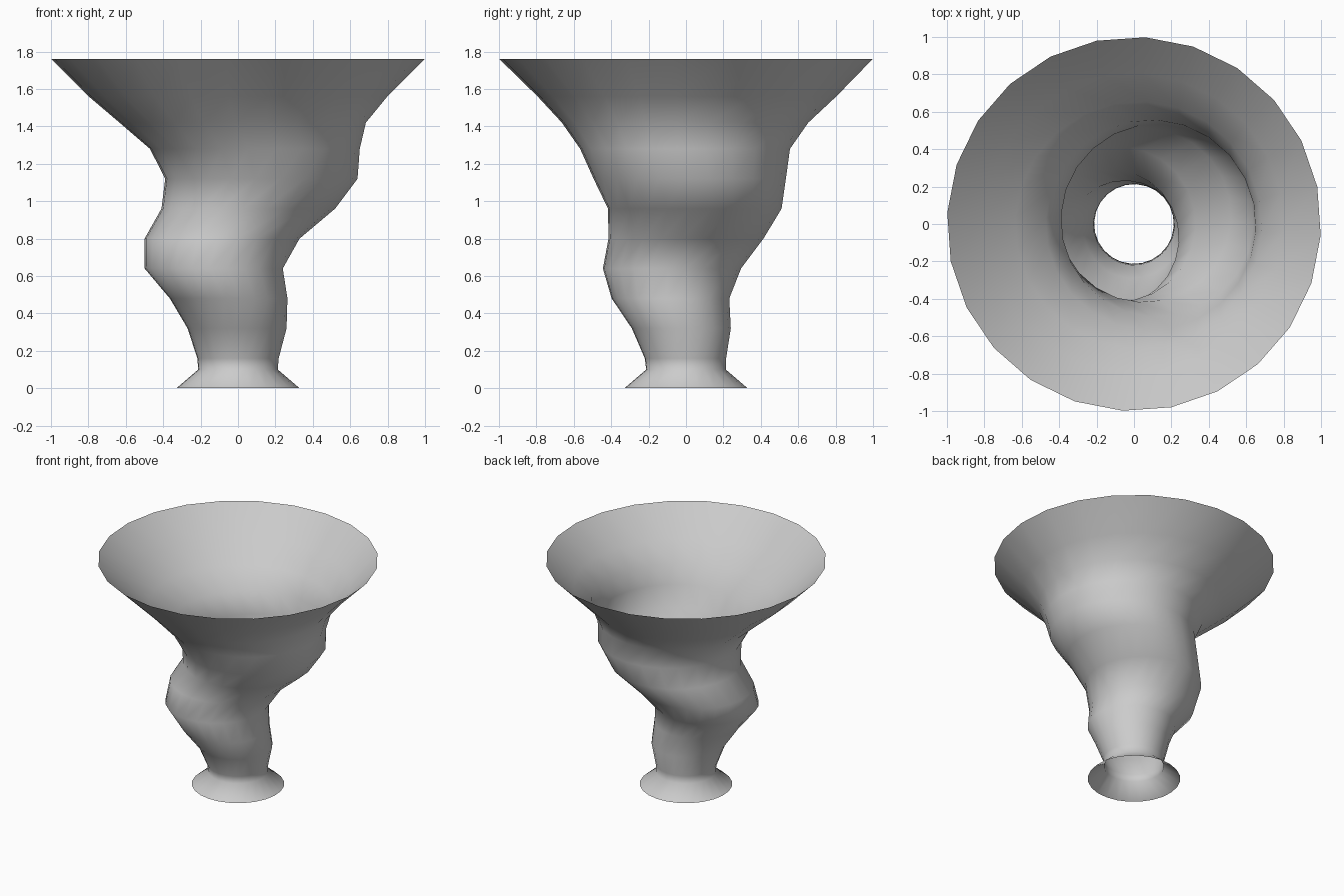
import bpy, bmesh, math

if "Cube" in bpy.data.objects:
    bpy.data.objects.remove(bpy.data.objects["Cube"])

SIDES = 24
# ring profile: height, radius, centre x, centre y
RINGS = [
    (0.00, 0.33, 0, 0),
    (0.10, 0.213, 0, 0),
    (0.16, 0.218, 0.00, -0.003),
    (0.32, 0.265, -0.005, -0.025),
    (0.48, 0.315, -0.05, -0.083),
    (0.64, 0.37, -0.13, -0.075),
    (0.80, 0.415, -0.085, 0.00),
    (0.96, 0.465, 0.055, 0.047),
    (1.12, 0.515, 0.125, 0.02),
    (1.28, 0.562, 0.09, -0.005),
    (1.42, 0.66, 0.025, -0.005),
    (1.56, 0.80, 0.00, 0.005),
    (1.76, 1.00, 0, 0),
]

# swirling open funnel, lofted through the rings
bm = bmesh.new()
loops = []
for z, r, cx, cy in RINGS:
    loop = []
    for i in range(SIDES):
        a = 2 * math.pi * i / SIDES - math.radians(3.5)
        loop.append(bm.verts.new((cx + r * math.cos(a), cy + r * math.sin(a), z)))
    loops.append(loop)
for lo, hi in zip(loops, loops[1:]):
    for i in range(SIDES):
        j = (i + 1) % SIDES
        bm.faces.new((lo[i], lo[j], hi[j], hi[i])).smooth = True
mesh = bpy.data.meshes.new("swirled_funnel")
bm.to_mesh(mesh)
bm.free()
obj = bpy.data.objects.new("swirled_funnel", mesh)
bpy.context.collection.objects.link(obj)
